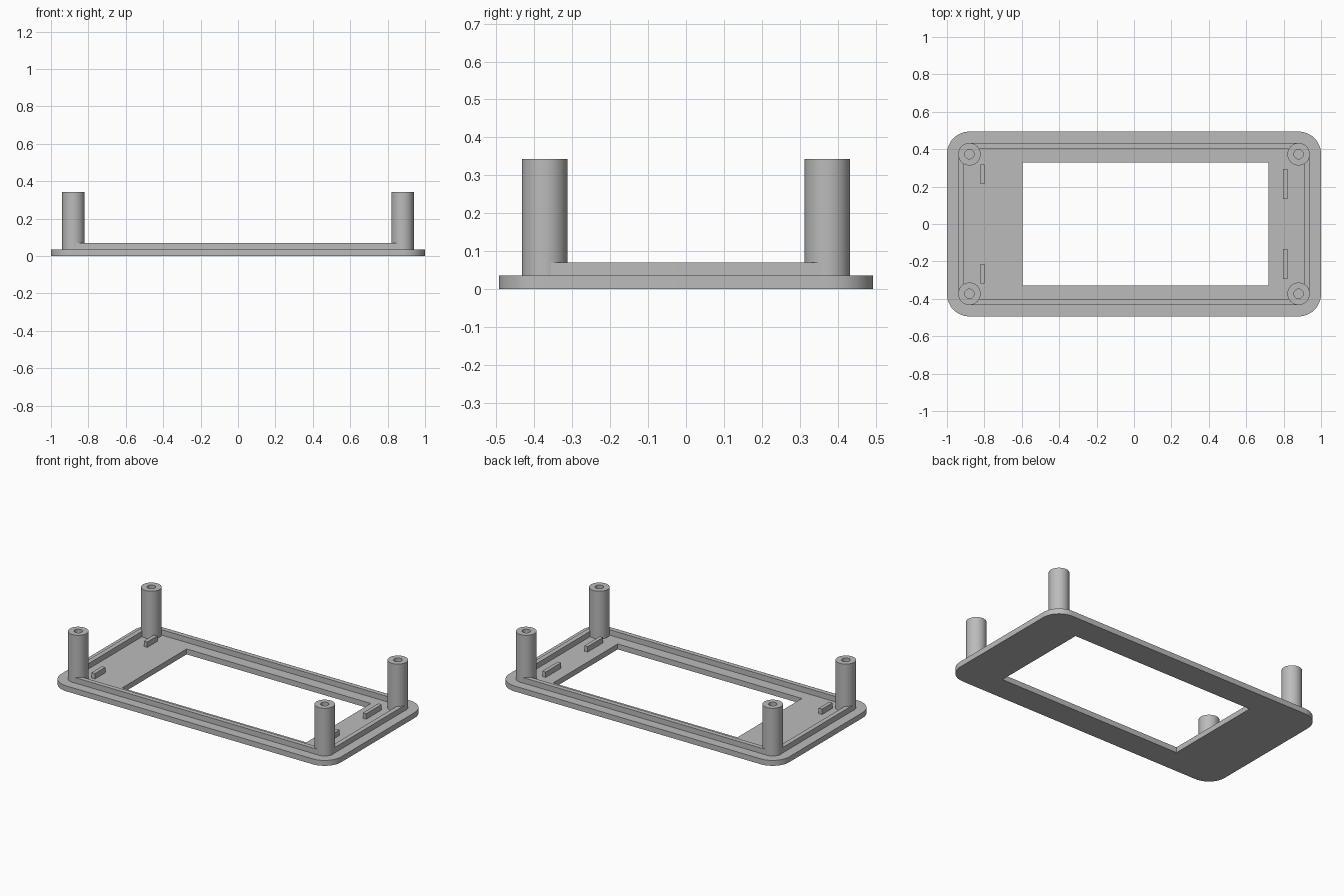
import bpy
import bmesh
from math import cos, sin, pi, radians
from mathutils import Vector

if "Cube" in bpy.data.objects:
    bpy.data.objects.remove(bpy.data.objects["Cube"])

grey = bpy.data.materials.new("plain grey")
grey.use_nodes = True
GREY = (0.5, 0.5, 0.5, 1)
grey.diffuse_color = GREY
grey.node_tree.nodes["Principled BSDF"].inputs["Base Color"].default_value = GREY

PLATE_TOP, RIM_TOP, POST_TOP = 0.035, 0.07, 0.343
POST_X, POST_Y = 0.88, 0.373


def rounded(hx, hy, r, steps=12):
    """Rounded rectangle outline centred on the origin."""
    pts = []
    for q, (sx, sy) in enumerate([(1, 1), (-1, 1), (-1, -1), (1, -1)]):
        for i in range(steps + 1):
            a = (q + i / steps) * pi / 2
            pts.append((sx * (hx - r) + r * cos(a), sy * (hy - r) + r * sin(a)))
    return pts


def box(x0, x1, y0, y1):
    return [(x0, y0), (x1, y0), (x1, y1), (x0, y1)]


def circle(cx, cy, r, n=48):
    return [(cx + r * cos(2 * pi * i / n), cy + r * sin(2 * pi * i / n)) for i in range(n)]


def prism(name, loops, z0, z1):
    """Extrude an outline, with any further loops as holes, from z0 to z1."""
    bm = bmesh.new()
    edges = []
    for loop in loops:
        vs = [bm.verts.new((x, y, z0)) for x, y in loop]
        edges += [bm.edges.new((v, vs[i - 1])) for i, v in enumerate(vs)]
    bmesh.ops.triangle_fill(bm, use_beauty=True, use_dissolve=False,
                            edges=edges, normal=Vector((0, 0, 1)))
    out = bmesh.ops.extrude_face_region(bm, geom=bm.faces[:])
    top = [g for g in out["geom"] if isinstance(g, bmesh.types.BMVert)]
    bmesh.ops.translate(bm, verts=top, vec=(0, 0, z1 - z0))
    bmesh.ops.recalc_face_normals(bm, faces=bm.faces[:])
    mesh = bpy.data.meshes.new(name)
    bm.to_mesh(mesh)
    bm.free()
    mesh.materials.append(grey)
    obj = bpy.data.objects.new(name, mesh)
    bpy.context.collection.objects.link(obj)
    bpy.ops.object.select_all(action="DESELECT")
    obj.select_set(True)
    bpy.context.view_layer.objects.active = obj
    bpy.ops.object.shade_smooth_by_angle(angle=radians(30))
    return obj


# Face plate with the off-centre window
prism("face_plate", [rounded(1, 0.494, 0.12), box(-0.597, 0.718, -0.329, 0.329)], 0, PLATE_TOP)

# Raised locating rim
prism("locating_rim", [rounded(0.938, 0.432, 0.058), rounded(0.908, 0.402, 0.028)],
      PLATE_TOP, RIM_TOP)

# Hollow screw posts and locating ribs, mirrored front to back
for end, s in (("front", -1), ("back", 1)):
    for side, t in (("right", -1), ("left", 1)):
        x, y = t * POST_X, s * POST_Y
        prism(f"{end}_{side}_post", [circle(x, y, 0.06), circle(x, y, 0.025)],
              PLATE_TOP, POST_TOP)
    for side, x, y0, y1 in (("right", -0.81, 0.214, 0.319), ("left", 0.809, 0.135, 0.293)):
        ya, yb = sorted((s * y0, s * y1))
        prism(f"{end}_{side}_rib", [box(x - 0.012, x + 0.012, ya, yb)], PLATE_TOP, RIM_TOP)
